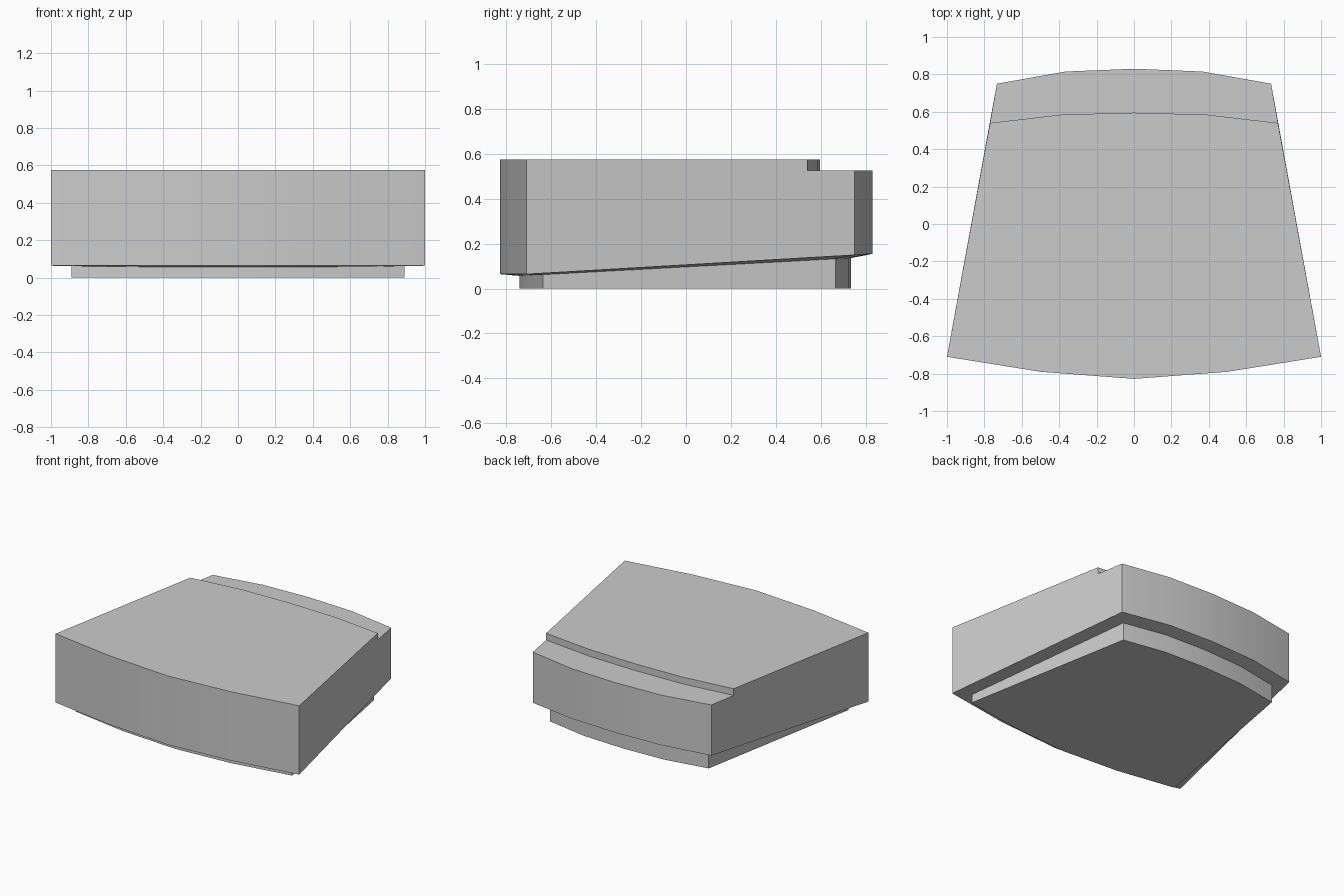
import bpy, bmesh

if "Cube" in bpy.data.objects:
    bpy.data.objects.remove(bpy.data.objects["Cube"])

COLUMNS = (-2, -1, 0, 1, 2)   # five stations across the curved wedge


def arc(half_width, y_centre, y_mid, y_corner):
    """Five (x, y) points of a shallow arc running left to right."""
    ys = (y_centre, y_mid, y_corner)
    return [(half_width * c / 2, ys[abs(c)]) for c in COLUMNS]


def under(y):
    """Height of the sloping underside."""
    return 0.096 + 0.054 * y


def loft(name, rows, caps):
    """Bridge closed sequence of rows, then close both ends with the given row indices."""
    bm = bmesh.new()
    grid = [[bm.verts.new(p) for p in row] for row in rows]
    for a, b in zip(grid, grid[1:] + grid[:1]):
        for i in range(len(COLUMNS) - 1):
            bm.faces.new((a[i], a[i + 1], b[i + 1], b[i]))
    for end in (0, -1):
        for cap in caps:
            bm.faces.new([grid[i][end] for i in cap])
    bmesh.ops.recalc_face_normals(bm, faces=bm.faces)
    mesh = bpy.data.meshes.new(name)
    bm.to_mesh(mesh)
    bm.free()
    obj = bpy.data.objects.new(name, mesh)
    bpy.context.collection.objects.link(obj)
    bpy.ops.object.select_all(action='DESELECT')
    obj.select_set(True)
    bpy.context.view_layer.objects.active = obj
    bpy.ops.object.shade_smooth_by_angle(angle=0.5)
    return obj


def lift(points, height):
    """Give a plan arc a height, either constant or a function of y."""
    return [(x, y, height(y) if callable(height) else height) for x, y in points]


# Plan arcs
front = arc(1.0, -0.828, -0.79, -0.71)
back = arc(0.733, 0.83, 0.815, 0.75)
step = arc(0.77, 0.595, 0.585, 0.54)
base_front = arc(0.89, -0.74, -0.71, -0.637)
base_back = arc(0.652, 0.735, 0.722, 0.665)

# Wedge body with stepped top and gently dished underside
loft("wedge_body", [
    lift(front, 0.575), lift(step, 0.575), lift(step, 0.525), lift(back, 0.525),
    lift(back, lambda y: 0.106 + 0.058 * y), lift(base_back, under),
    lift(base_front, under), lift(front, 0.064),
], caps=[(0, 1, 2, 3, 4, 7), (4, 5, 6, 7)])

# Inset base, tucked slightly into the body
loft("inset_base", [
    lift(base_front, 0), lift(base_back, 0),
    lift(base_back, lambda y: under(y) + 0.02),
    lift(base_front, lambda y: under(y) + 0.02),
], caps=[(0, 1, 2, 3)])
